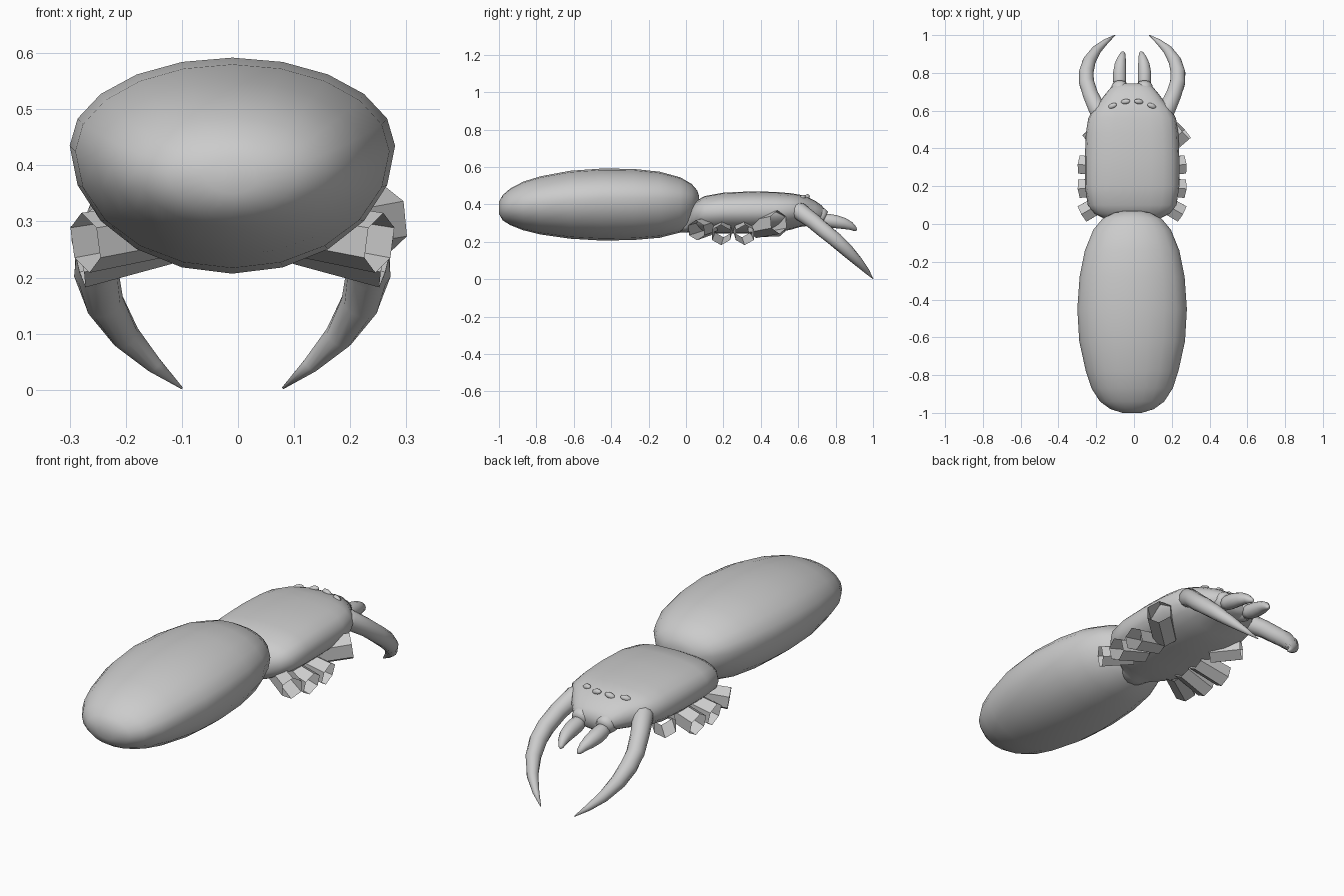
import bpy, bmesh, math
from mathutils import Vector

if "Cube" in bpy.data.objects:
    bpy.data.objects.remove(bpy.data.objects["Cube"])

CX = -0.01  # the model's symmetry plane


def loft(name, rings, caps=True, smooth=True, mirror=False):
    """Skin a list of equally sized point rings."""
    bm = bmesh.new()
    vs = [[bm.verts.new(p) for p in r] for r in rings]
    n = len(vs[0])
    for a, b in zip(vs, vs[1:]):
        for i in range(n):
            j = (i + 1) % n
            bm.faces.new((a[i], a[j], b[j], b[i]))
    if caps:
        bm.faces.new(vs[0][::-1])
        bm.faces.new(vs[-1])
    bmesh.ops.recalc_face_normals(bm, faces=bm.faces)
    for f in bm.faces:
        f.smooth = smooth
    me = bpy.data.meshes.new(name)
    bm.to_mesh(me)
    bm.free()
    ob = bpy.data.objects.new(name, me)
    ob.location.x = CX
    bpy.context.collection.objects.link(ob)
    if mirror:
        ob.modifiers.new("Mirror", 'MIRROR').use_mirror_merge = False
    return ob


def section(y, w, top, mid, bot, n=20, e_top=2.0, e_bot=2.0):
    """Body cross-section in the xz plane, widest at height mid."""
    pts = []
    for i in range(n):
        a = 2 * math.pi * i / n
        c, s = math.cos(a), math.sin(a)
        e, h = (e_top, top - mid) if s >= 0 else (e_bot, mid - bot)
        pts.append((w * math.copysign(abs(c) ** (2 / e), c), y,
                    mid + h * math.copysign(abs(s) ** (2 / e), s)))
    return pts


def tube(name, path, sides=12, **kw):
    """Tube along (x, y, z, radius) points."""
    p = [Vector(q[:3]) for q in path]
    rings = []
    for i, q in enumerate(path):
        t = (p[min(i + 1, len(p) - 1)] - p[max(i - 1, 0)]).normalized()
        u = t.cross(Vector((0, 0, 1))).normalized()
        v = u.cross(t)
        rings.append([p[i] + q[3] * (math.cos(a) * u + math.sin(a) * v)
                      for a in (2 * math.pi * (k + 0.5) / sides for k in range(sides))])
    return loft(name, rings, **kw)


# Abdomen: y, half width, top, widest height, bottom
abdomen = [(-1.0, .05, .415, .385, .35), (-.98, .115, .45, .385, .315),
           (-.94, .17, .485, .39, .29), (-.87, .215, .522, .40, .262),
           (-.78, .245, .55, .41, .24), (-.62, .28, .58, .425, .217),
           (-.45, .29, .592, .435, .207), (-.28, .278, .59, .435, .21),
           (-.14, .25, .575, .435, .222), (-.03, .205, .545, .43, .25),
           (.03, .155, .51, .425, .29), (.06, .095, .475, .42, .34),
           (.07, .04, .445, .42, .39)]
loft("abdomen", [section(*r) for r in abdomen])

# Carapace with head and waist
carapace = [(-.09, .05, .31, .28, .25), (.0, .08, .33, .29, .25),
            (.03, .15, .39, .34, .25), (.055, .2, .42, .35, .25),
            (.1, .235, .445, .355, .245), (.2, .25, .463, .36, .245),
            (.35, .25, .47, .36, .245), (.48, .245, .467, .36, .25),
            (.56, .232, .46, .365, .265), (.61, .205, .452, .365, .28),
            (.65, .17, .44, .36, .285), (.69, .14, .42, .355, .29),
            (.725, .11, .395, .35, .295), (.745, .07, .37, .345, .31)]
loft("carapace", [section(*r, e_top=2.6, e_bot=2.0) for r in carapace])

# Eyes
for i, (x, y, z) in enumerate([(.035, .648, .441), (.104, .625, .438)]):
    for s in (-1, 1):
        bpy.ops.mesh.primitive_uv_sphere_add(
            segments=12, ring_count=8, radius=1, location=(CX + s * x, y, z),
            rotation=(-.3, s * .25, -s * .25 * (i + .6)))
        eye = bpy.context.object
        eye.name = f"eye_{i}_{'left' if s < 0 else 'right'}"
        eye.scale = (.025, .014, .013)
        bpy.ops.object.shade_smooth()

# Long curved jaws
tube("jaw", [(.13, .52, .385, .045), (.185, .61, .362, .047), (.218, .68, .31, .042),
             (.24, .745, .255, .041), (.243, .80, .21, .04), (.228, .86, .155, .035),
             (.19, .92, .095, .026), (.14, .965, .045, .015), (.09, 1.0, .003, .002)],
     mirror=True)

# Feeler sockets and feelers
tube("feeler_socket", [(.06, .65, .35, .045), (.063, .70, .34, .05),
                       (.065, .735, .335, .044), (.065, .745, .33, .034)], mirror=True)
tube("feeler", [(.065, .72, .325, .03), (.066, .76, .315, .036), (.066, .80, .308, .036),
                (.062, .845, .298, .031), (.055, .88, .285, .022),
                (.048, .905, .268, .012), (.045, .912, .262, .003)], mirror=True)

# Open-ended leg stubs
stubs = {"rear": [(.13, .13, .285, .05), (.262, .055, .262, .054)],
         "mid_rear": [(.12, .20, .275, .052), (.275, .187, .237, .056)],
         "mid_front": [(.12, .30, .275, .052), (.275, .315, .237, .056)]}
for name, path in stubs.items():
    tube(name + "_leg_stub", path, sides=6, caps=False, smooth=False, mirror=True)
tube("front_leg_stub_right", [(.13, .37, .28, .06), (.272, .495, .305, .063)],
     sides=6, caps=False, smooth=False)
tube("front_leg_stub_left", [(-.13, .39, .28, .055), (-.228, .50, .285, .055)],
     sides=6, caps=False, smooth=False)
